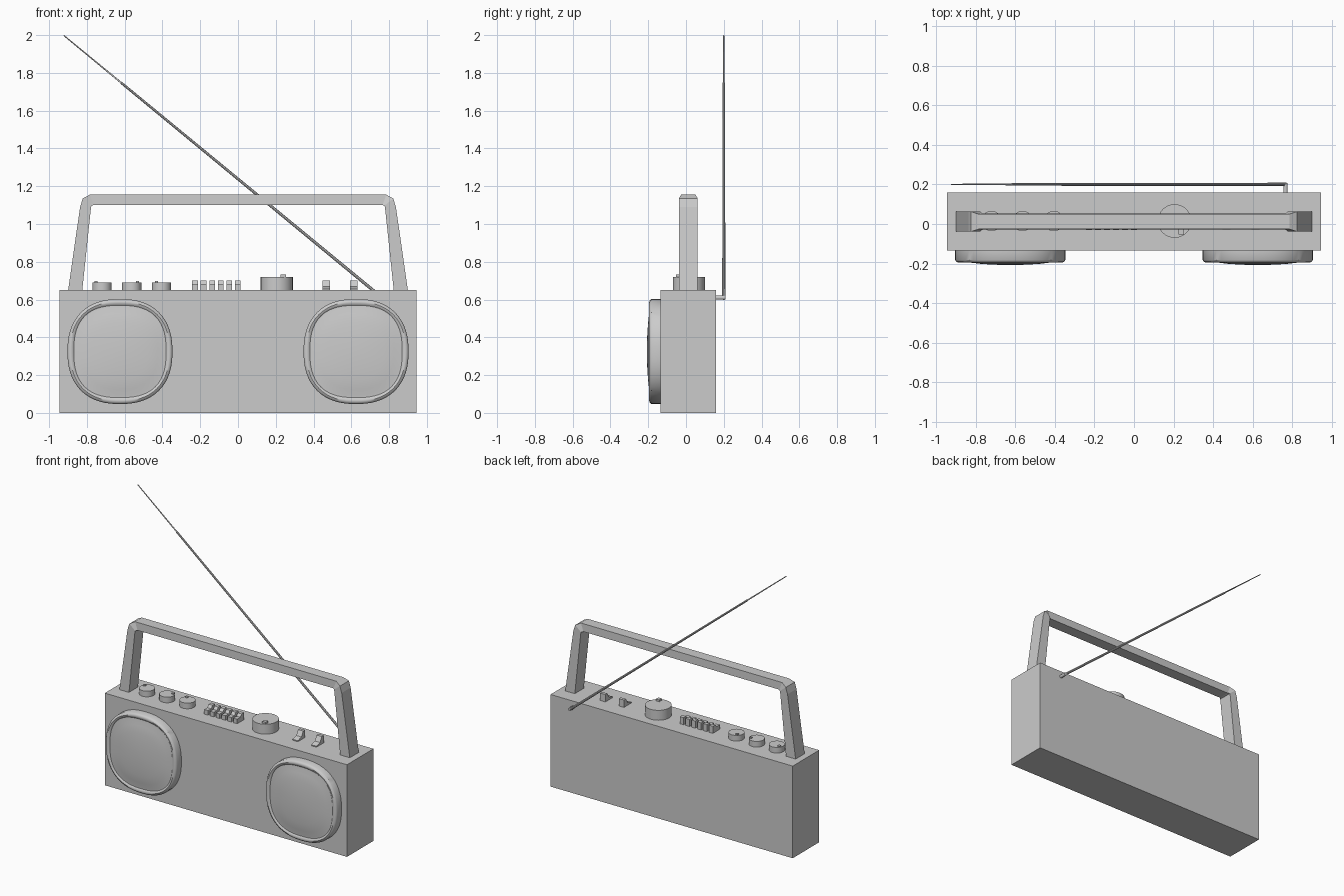
import bpy, bmesh, math
from mathutils import Vector

if "Cube" in bpy.data.objects:
    bpy.data.objects.remove(bpy.data.objects["Cube"])


def make(name, verts, faces, smooth=None):
    me = bpy.data.meshes.new(name)
    bm = bmesh.new()
    vs = [bm.verts.new(v) for v in verts]
    for f in faces:
        bm.faces.new([vs[i] for i in f])
    bmesh.ops.recalc_face_normals(bm, faces=bm.faces)
    bm.to_mesh(me)
    bm.free()
    ob = bpy.data.objects.new(name, me)
    bpy.context.collection.objects.link(ob)
    if smooth:
        bpy.ops.object.select_all(action='DESELECT')
        ob.select_set(True)
        bpy.context.view_layer.objects.active = ob
        bpy.ops.object.shade_smooth_by_angle(angle=math.radians(smooth))
    return ob


def loft(name, rings, smooth=None):
    """Skin a list of equal-length closed rings and cap both ends."""
    n = len(rings[0])
    verts = [v for r in rings for v in r]
    faces = [(k*n + i, k*n + (i+1) % n, (k+1)*n + (i+1) % n, (k+1)*n + i)
             for k in range(len(rings)-1) for i in range(n)]
    faces += [tuple(range(n)), tuple(range((len(rings)-1)*n, len(rings)*n))]
    return make(name, verts, faces, smooth)


def box(name, x0, x1, y0, y1, z0, z1):
    return loft(name, [[(x0, y0, z), (x1, y0, z), (x1, y1, z), (x0, y1, z)] for z in (z0, z1)])


def extrude_x(name, x, w, profile):
    return loft(name, [[(x + s*w/2, y, z) for y, z in profile] for s in (-1, 1)])


def tube(name, stations, n=10):
    """Round rod through (point, radius) stations along a straight line."""
    d = (Vector(stations[-1][0]) - Vector(stations[0][0])).normalized()
    u = d.orthogonal().normalized()
    v = d.cross(u)
    rings = [[Vector(p) + r*(math.cos(a)*u + math.sin(a)*v)
              for a in (2*math.pi*i/n for i in range(n))] for p, r in stations]
    return loft(name, rings, 40)


def knob(name, x, y, r, top, mark_angle):
    tube(name, [((x, y, 0.64), r), ((x, y, top), r)], 32)
    # pointer nub near the rim
    mx, my = x + 0.75*r*math.cos(mark_angle), y + 0.75*r*math.sin(mark_angle)
    s = r*0.16
    box(name + "_pointer", mx-s, mx+s, my-s, my+s, top-0.01, top+0.15*r)


# Cabinet
box("cabinet", -0.945, 0.945, -0.135, 0.16, 0, 0.65)


# Speakers: rounded-square rings, rim, groove and shallow dome
def squircle(cx, cz, r, y, e, n=64):
    pts = []
    for i in range(n):
        a = 2*math.pi*i/n
        c, s = math.cos(a), math.sin(a)
        k = r/(abs(c)**e + abs(s)**e)**(1/e)
        pts.append((cx + k*c, y, cz + k*s))
    return pts


SPEAKER = [(0.278, -0.13, 2.35), (0.278, -0.182, 2.35), (0.272, -0.191, 2.35),
           (0.262, -0.195, 2.4), (0.252, -0.193, 2.5), (0.244, -0.187, 2.6),
           (0.232, -0.188, 2.6), (0.2, -0.195, 2.5), (0.15, -0.201, 2.3),
           (0.09, -0.205, 2.1), (0.03, -0.207, 2)]
for side, label in ((-1, "left"), (1, "right")):
    loft(label + "_speaker",
         [squircle(side*0.625, 0.325, r, y, e) for r, y, e in SPEAKER], 35)

# Carry handle: outer x,z / inner x,z / outer and inner half widths, mirrored in x
HALF = [(0.90, 0.645, 0.825, 0.645, 0.05, 0.05),
        (0.836, 1.09, 0.778, 1.09, 0.05, 0.05),
        (0.822, 1.135, 0.776, 1.097, 0.05, 0.05),
        (0.785, 1.155, 0.765, 1.10, 0.038, 0.04)]
secs = [(-a, b, -c, *r) for a, b, c, *r in HALF] + HALF[::-1]
HY = 0.012
loft("carry_handle", [[(ox, HY-ho, oz), (ox, HY+ho, oz), (ix, HY+hi, iz), (ix, HY-hi, iz)]
                      for ox, oz, ix, iz, ho, hi in secs])

# Knobs
for i, (x, a) in enumerate(((-0.72, 2.6), (-0.563, 0.6), (-0.405, 2.3))):
    knob(f"small_knob_{i+1}", x, 0.015, 0.051, 0.69, a)
knob("tuning_knob", 0.205, 0.015, 0.085, 0.72, -1.0)

# Piano-key buttons
KEY = [(-0.03, 0.645), (-0.03, 0.682), (0.005, 0.682), (0.02, 0.70), (0.048, 0.70), (0.048, 0.645)]
for i in range(6):
    extrude_x(f"button_{i+1}", -0.228 + i*0.0455, 0.03, KEY)

# Slanted lever switches
LEVER = [(-0.03, 0.645), (-0.03, 0.657), (0.01, 0.668), (0.03, 0.702), (0.052, 0.702), (0.052, 0.645)]
for i, x in enumerate((0.468, 0.613)):
    extrude_x(f"switch_{i+1}", x, 0.04, LEVER)

# Telescopic antenna on a short rear pivot
tube("antenna_pivot", [((0.765, 0.15, 0.61), 0.011), ((0.765, 0.208, 0.61), 0.011)], 12)
base, tip = Vector((0.77, 0.2, 0.604)), Vector((-0.922, 0.2, 1.998))
at = lambda t: base.lerp(tip, t)
tube("antenna", [(at(0), 0.0085), (at(0.45), 0.0075), (at(0.82), 0.0065),
                 (at(0.821), 0.0045), (at(1), 0.003)], 8)
